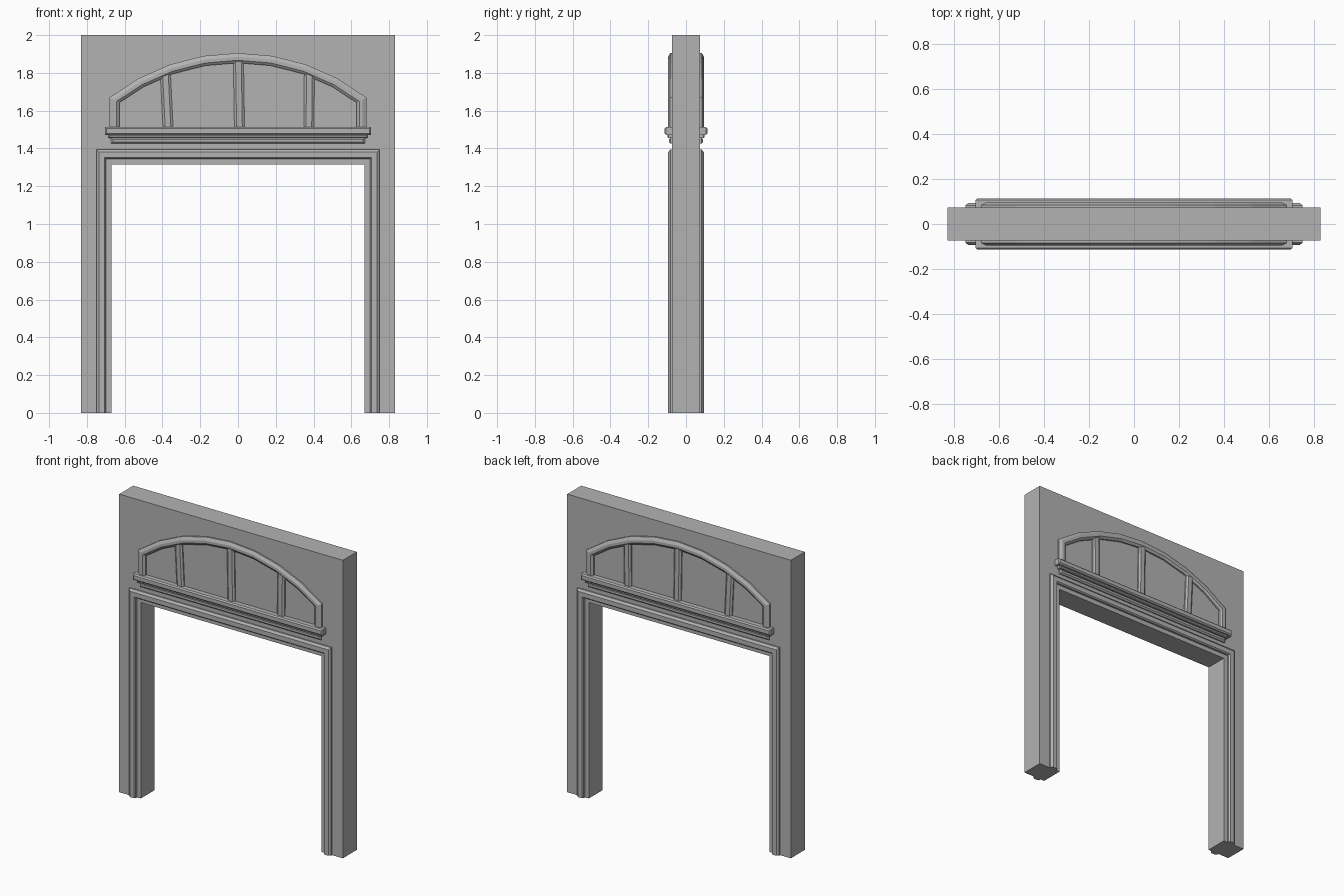
import bpy, bmesh, math
from mathutils import Vector

if "Cube" in bpy.data.objects:
    bpy.data.objects.remove(bpy.data.objects["Cube"], do_unlink=True)

stone = bpy.data.materials.new("grey stone")
stone.use_nodes = True
grey = (0.45, 0.45, 0.45, 1)
stone.diffuse_color = grey
stone.node_tree.nodes["Principled BSDF"].inputs["Base Color"].default_value = grey

WALL = 0.074  # half thickness of the wall


def finish(name, bm, mirror=True):
    """Turn a bmesh into an object, repeated on the back face if wanted."""
    bmesh.ops.recalc_face_normals(bm, faces=bm.faces)
    mesh = bpy.data.meshes.new(name)
    bm.to_mesh(mesh)
    bm.free()
    mesh.materials.append(stone)
    ob = bpy.data.objects.new(name, mesh)
    bpy.context.collection.objects.link(ob)
    if mirror:
        mod = ob.modifiers.new("both faces", 'MIRROR')
        mod.use_axis = (False, True, False)
        mod.use_mirror_merge = False
    return ob


def sweep(name, path, profile):
    """Sweep (inset, depth) profile along an x-z path with mitred corners."""
    pts = [Vector(p) for p in path]
    dirs = [(b - a).normalized() for a, b in zip(pts, pts[1:])]
    bm = bmesh.new()
    rings = []
    for i, p in enumerate(pts):
        before, after = dirs[max(i - 1, 0)], dirs[min(i, len(dirs) - 1)]
        n1, n2 = Vector((before.y, -before.x)), Vector((after.y, -after.x))
        miter = (n1 + n2) / (1 + n1.dot(n2))
        rings.append([bm.verts.new((p.x + miter.x * d, -h, p.y + miter.y * d))
                      for d, h in profile])
    for r, s in zip(rings, rings[1:]):
        for j in range(len(r)):
            k = (j + 1) % len(r)
            bm.faces.new((r[j], r[k], s[k], s[j]))
    bm.faces.new(rings[0])
    bm.faces.new(rings[-1])
    return finish(name, bm)


def slab(name, half_x, depth, z0, z1, chamfer):
    """Wall-mounted moulding with chamfered front corners."""
    bm = bmesh.new()
    bmesh.ops.create_cube(bm, size=1)
    for v in bm.verts:
        v.co = (v.co.x * 2 * half_x, -depth if v.co.y < 0 else -WALL + 0.01,
                z0 if v.co.z < 0 else z1)
    front = [e for e in bm.edges if all(v.co.y < -WALL for v in e.verts)]
    bmesh.ops.bevel(bm, geom=front, offset=chamfer, segments=1, affect='EDGES')
    return finish(name, bm)


# Wall with the doorway opening
outline = [(-0.83, 0), (-0.83, 2), (0.83, 2), (0.83, 0),
           (0.67, 0), (0.67, 1.315), (-0.67, 1.315), (-0.67, 0)]
bm = bmesh.new()
face = bm.faces.new([bm.verts.new((x, -WALL, z)) for x, z in outline])
ext = bmesh.ops.extrude_face_region(bm, geom=[face])
for v in ext["geom"]:
    if isinstance(v, bmesh.types.BMVert):
        v.co.y = WALL
finish("wall", bm, mirror=False)

# Door surround
sweep("door_surround", [(-0.75, 0), (-0.75, 1.395), (0.75, 1.395), (0.75, 0)],
      [(0, 0.065), (0, 0.083), (0.014, 0.094), (0.044, 0.094), (0.051, 0.086),
       (0.051, 0.065)])

# Arched frame above the door
radius, top = 1.10, 1.905
limit = math.asin(0.68 / radius)
arch = [(radius * math.sin(a), top - radius + radius * math.cos(a))
        for a in (limit * (i / 4 - 1) for i in range(9))]
sweep("arch_frame", [(-0.68, 1.5)] + arch + [(0.68, 1.5)],
      [(0, 0.065), (0, 0.084), (0.02, 0.095), (0.038, 0.095), (0.052, 0.084),
       (0.052, 0.065)])

# Window bars with chamfered edges, leaning slightly
for name, x_low, x_high in (("right_bar", -0.37, -0.385), ("middle_bar", 0.008, 0.002),
                            ("left_bar", 0.375, 0.378)):
    z_high = top - 0.03 - x_high ** 2 / (2 * radius)
    sweep(name, [(x_low - 0.027, 1.5), (x_high - 0.027, z_high)],
          [(0, 0.065), (0, 0.082), (0.012, 0.091), (0.042, 0.091), (0.054, 0.082),
           (0.054, 0.065)])

# Ledge under the arch, with two stepped mouldings below
slab("ledge", 0.705, 0.114, 1.472, 1.513, 0.008)
slab("ledge_moulding", 0.685, 0.098, 1.455, 1.474, 0.005)
slab("lower_moulding", 0.672, 0.09, 1.425, 1.457, 0.009)
